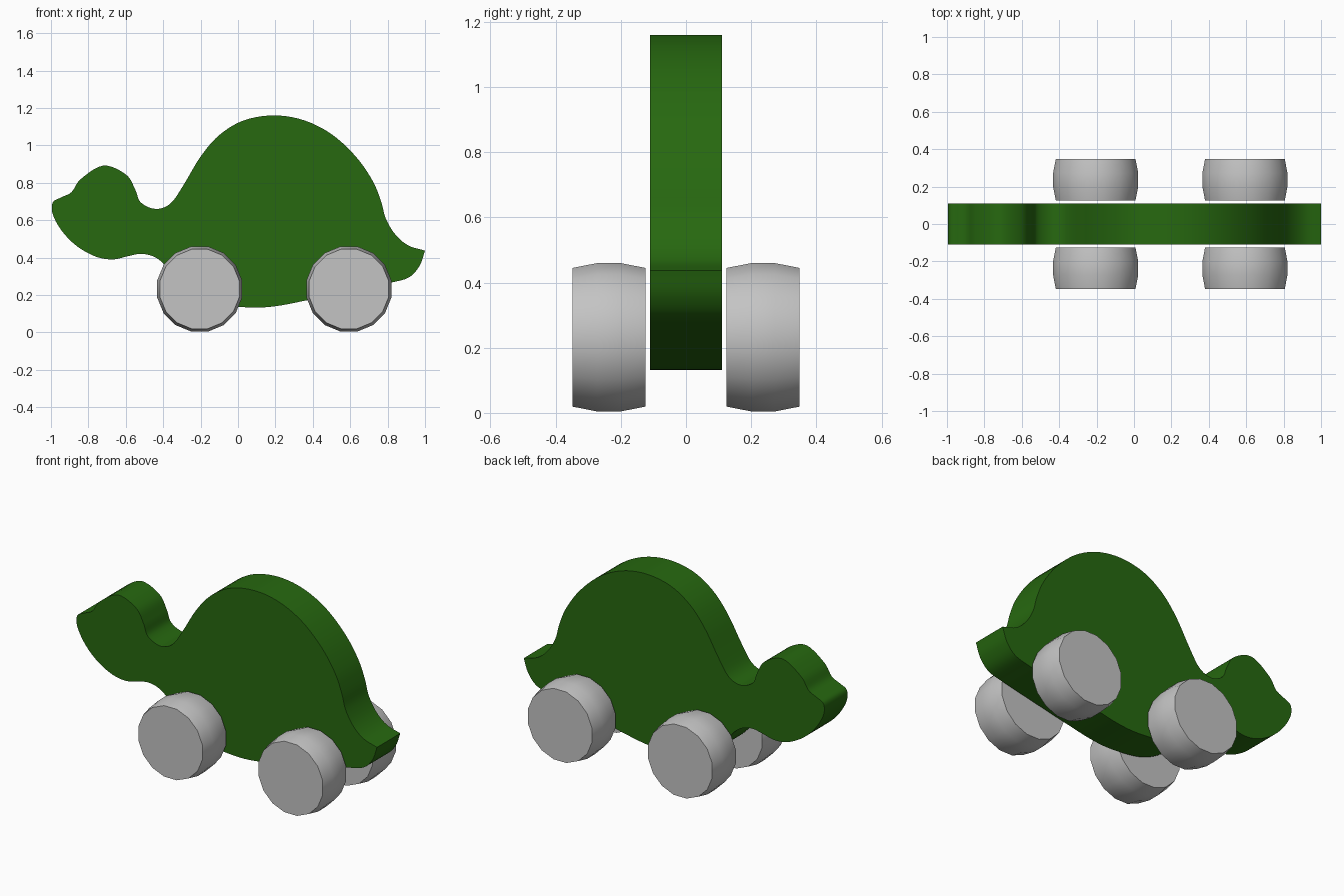
import bpy, bmesh, math
from mathutils import Vector

cube = bpy.data.objects.get("Cube")
if cube:
    bpy.data.objects.remove(cube, do_unlink=True)


def material(name, rgb):
    mat = bpy.data.materials.new(name)
    mat.use_nodes = True
    mat.diffuse_color = (*rgb, 1)
    mat.node_tree.nodes["Principled BSDF"].inputs["Base Color"].default_value = (*rgb, 1)
    return mat


def make_object(name, bm, mat, angle):
    bmesh.ops.recalc_face_normals(bm, faces=bm.faces)
    mesh = bpy.data.meshes.new(name)
    bm.to_mesh(mesh)
    bm.free()
    mesh.materials.append(mat)
    obj = bpy.data.objects.new(name, mesh)
    bpy.context.collection.objects.link(obj)
    bpy.ops.object.select_all(action='DESELECT')
    obj.select_set(True)
    bpy.context.view_layer.objects.active = obj
    bpy.ops.object.shade_smooth_by_angle(angle=math.radians(angle))
    return obj


def smooth_path(points, steps=5):
    """Smooth curve through the points, leaving out the last one."""
    pts = [Vector(p) for p in points]
    pts = [2 * pts[0] - pts[1]] + pts + [2 * pts[-1] - pts[-2]]
    path = []
    for a, b, c, d in zip(pts, pts[1:], pts[2:], pts[3:]):
        for i in range(steps):
            t = i / steps
            path.append(b + 0.5 * t * (c - a + t * (2 * a - 5 * b + 4 * c - d
                                                    + t * (3 * b - a - 3 * c + d))))
    return path


green = material("turtle green", (0.02, 0.14, 0.005))
grey = material("wheel grey", (0.55, 0.55, 0.55))

# Body outline in x and z, split at the sharp corners of the tail
tail_tip, tail_root = (1.0, 0.437), (0.8, 0.262)
belly_and_back = [
    tail_root, (0.6, 0.22), (0.37, 0.172), (0.2, 0.14), (0.06, 0.133), (-0.12, 0.155),
    (-0.25, 0.21), (-0.34, 0.29), (-0.39, 0.36), (-0.45, 0.405), (-0.52, 0.42),
    (-0.59, 0.407), (-0.67, 0.39), (-0.76, 0.405), (-0.86, 0.46), (-0.94, 0.54),
    (-0.99, 0.63), (-0.99, 0.695), (-0.945, 0.722), (-0.89, 0.75), (-0.84, 0.82),
    (-0.72, 0.892), (-0.6, 0.845), (-0.55, 0.765), (-0.52, 0.695), (-0.44, 0.66),
    (-0.36, 0.69), (-0.29, 0.79), (-0.2, 0.94), (-0.1, 1.055), (0.03, 1.133),
    (0.19, 1.16), (0.35, 1.135), (0.5, 1.06), (0.63, 0.94), (0.72, 0.81),
    (0.765, 0.7), (0.79, 0.61), (0.84, 0.525), (0.91, 0.465), tail_tip]
tail_underside = [tail_tip, (0.97, 0.355), (0.91, 0.292), tail_root]
outline = smooth_path(belly_and_back) + smooth_path(tail_underside)

# Flat cut-out body
half_depth = 0.11
bm = bmesh.new()
face = bm.faces.new([bm.verts.new((p.x, -half_depth, p.y)) for p in outline])
extruded = bmesh.ops.extrude_face_region(bm, geom=[face], use_keep_orig=True)
moved = [g for g in extruded["geom"] if isinstance(g, bmesh.types.BMVert)]
bmesh.ops.translate(bm, verts=moved, vec=(0, 2 * half_depth, 0))
make_object("body", bm, green, 35)


# Wheels with slightly tapered treads
def wheel(name, x, y, sides=16):
    bm = bmesh.new()
    rings = []
    for offset, radius in ((-0.1115, 0.217), (-0.036, 0.232), (0.036, 0.232), (0.1115, 0.217)):
        angles = [math.tau * (i + 0.5) / sides for i in range(sides)]
        rings.append([bm.verts.new((radius * math.cos(a), offset, radius * math.sin(a)))
                      for a in angles])
    for low, high in zip(rings, rings[1:]):
        for i in range(sides):
            j = (i + 1) % sides
            bm.faces.new((low[i], low[j], high[j], high[i]))
    bm.faces.new(rings[0])
    bm.faces.new(rings[-1])
    obj = make_object(name, bm, grey, 35)
    obj.location = (x, y, 0.232)


for end, x in (("head", -0.205), ("tail", 0.593)):
    for side, y in (("front", -0.2365), ("back", 0.2365)):
        wheel(f"{end}_end_{side}_wheel", x, y)
